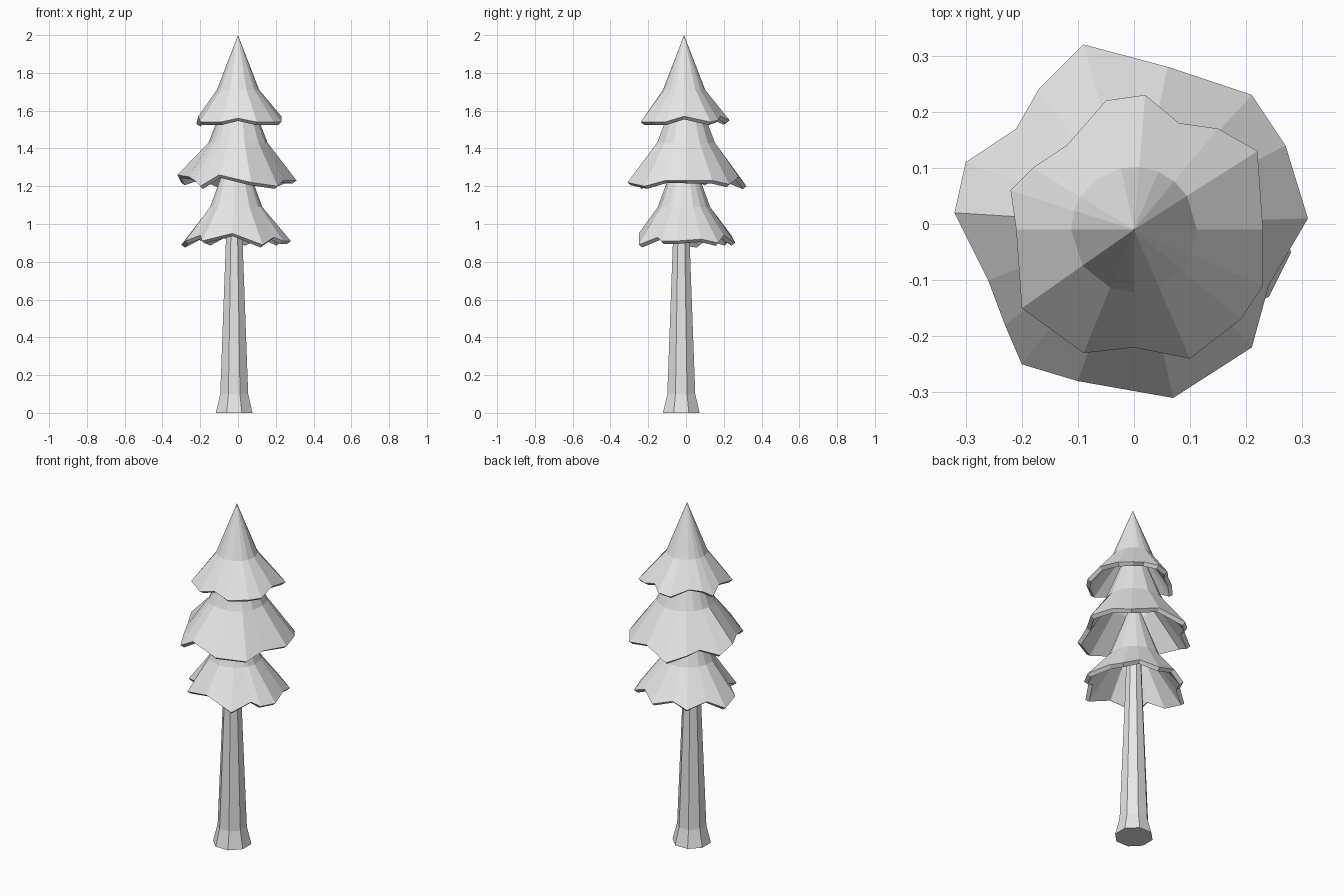
import bpy
import bmesh
import math
from mathutils import Vector

default_cube = bpy.data.objects.get("Cube")
if default_cube:
    bpy.data.objects.remove(default_cube, do_unlink=True)

grey = bpy.data.materials.new("light grey")
grey.use_nodes = True
grey.diffuse_color = (0.8, 0.8, 0.8, 1)
grey.node_tree.nodes["Principled BSDF"].inputs["Base Color"].default_value = grey.diffuse_color


def finish(name, bm):
    """Turn a bmesh into a flat-shaded object."""
    mesh = bpy.data.meshes.new(name)
    bm.to_mesh(mesh)
    bm.free()
    mesh.materials.append(grey)
    obj = bpy.data.objects.new(name, mesh)
    bpy.context.scene.collection.objects.link(obj)
    return obj


def bridge(bm, upper, lower):
    """Join two closed loops with a band of faces."""
    count = len(upper)
    for i in range(count):
        j = (i + 1) % count
        bm.faces.new((upper[i], lower[i], lower[j], upper[j]))


def foliage_tier(name, apex, ring_radius, ring_height, rim_base, rim):
    """Hollow two-slope skirt; rim holds x, y and lift in hundredths."""
    bm = bmesh.new()
    tip = bm.verts.new(apex)
    ring, edge = [], []
    for x, y, lift in rim:
        point = Vector((x / 100, y / 100, rim_base + lift / 100))
        angle = math.atan2(point.y - apex[1], point.x - apex[0])
        ring.append(bm.verts.new((apex[0] + ring_radius * math.cos(angle),
                                  apex[1] + ring_radius * math.sin(angle),
                                  ring_height)))
        edge.append(bm.verts.new(point))
    for i, vert in enumerate(ring):
        bm.faces.new((tip, vert, ring[(i + 1) % len(ring)]))
    bridge(bm, ring, edge)
    obj = finish(name, bm)
    shell = obj.modifiers.new("thickness", "SOLIDIFY")
    shell.thickness = 0.025
    shell.offset = -1


# Trunk: flared eight-sided column that leans very slightly
bm = bmesh.new()
loops = []
for radius, height in ((0.105, 0), (0.08, 0.1), (0.047, 0.93), (0.035, 1.3)):
    loops.append([bm.verts.new((-0.02 + radius * math.cos(math.tau * (i + 0.5) / 8),
                                -0.025 + radius * math.sin(math.tau * (i + 0.5) / 8),
                                height)) for i in range(8)])
for lower, upper in zip(loops, loops[1:]):
    bridge(bm, upper, lower)
bm.faces.new(list(reversed(loops[0])))
bm.faces.new(loops[-1])
finish("trunk", bm)

# Foliage: three ragged skirts, each running up inside the next
foliage_tier("lower_foliage", (-0.01, -0.01, 1.47), 0.14, 1.09, 0.89, (
    (28, -5, 2), (24, 8, 3), (22, 17, 1), (13, 20, 5),
    (4, 26, 1), (-8, 24, 5), (-16, 22, 1), (-22, 12, 4),
    (-30, 6, 0), (-28, -6, 2), (-20, -12, 5), (-19, -20, 2),
    (-3, -25, 6), (13, -25, 0), (19, -15, 4), (24, -13, 2)))

foliage_tier("middle_foliage", (0, 0, 1.83), 0.157, 1.43, 1.2, (
    (31, 1, 3), (27, 14, 3), (21, 23, 1), (6, 28, 5),
    (-9, 32, 0), (-17, 24, 3), (-21, 17, 5), (-30, 11, 2),
    (-32, 2, 6), (-26, -10, 5), (-23, -18, 3), (-20, -25, 0),
    (-10, -28, 6), (7, -31, 2), (21, -22, 0), (24, -11, 3)))

foliage_tier("upper_foliage", (0, -0.01, 2), 0.112, 1.71, 1.53, (
    (23, -1, 4), (22, 13, 1), (15, 17, 2), (8, 18, 4),
    (2, 23, 2), (-5, 22, 1), (-12, 14, 4), (-18, 10, 3),
    (-22, 6, 0), (-21, -1, 4), (-20, -15, 1), (-9, -23, 1),
    (0, -22, 3), (10, -24, 1), (19, -17, 1), (23, -11, 1)))
